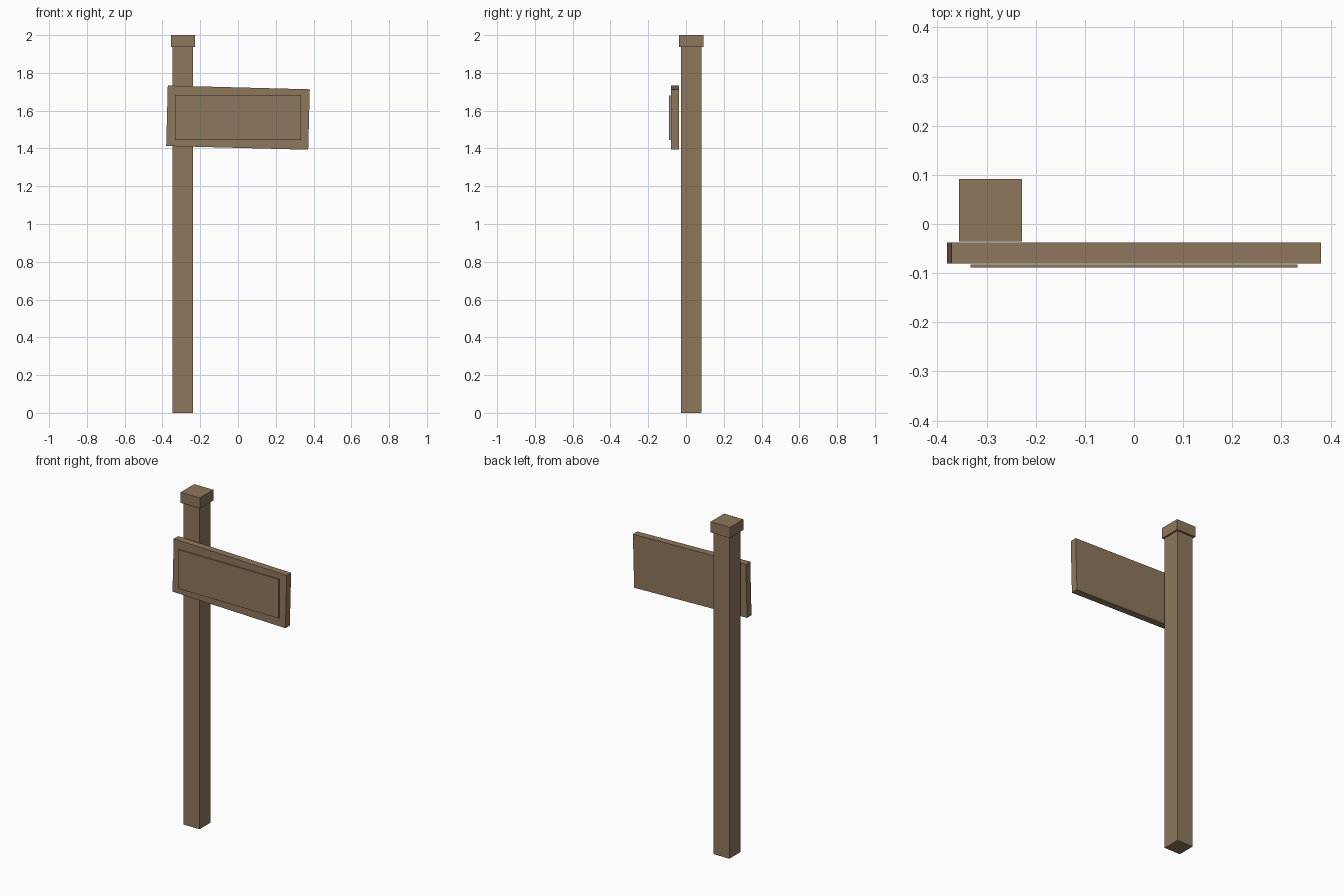
import bpy
from math import radians

cube = bpy.data.objects.get("Cube")
if cube:
    bpy.data.objects.remove(cube, do_unlink=True)

# Single weathered wood colour
wood = bpy.data.materials.new("brown_wood")
wood.use_nodes = True
colour = (0.275, 0.185, 0.107, 1)
wood.diffuse_color = colour
wood.node_tree.nodes["Principled BSDF"].inputs["Base Color"].default_value = colour


def box(name, centre, size, tilt=0):
    """Add a flat-sided box, optionally tilted about the y axis."""
    bpy.ops.mesh.primitive_cube_add(size=1, location=centre)
    obj = bpy.context.object
    obj.name = name
    obj.scale = size
    bpy.ops.object.transform_apply(location=False, rotation=False, scale=True)
    obj.rotation_euler.y = radians(tilt)
    obj.data.materials.append(wood)
    return obj


POST_X, POST_Y = -0.292, 0.028
CAP_HEIGHT = 0.064
SIGN_Z = 1.563

# Upright post and its wider square cap
post_height = 2 - CAP_HEIGHT
box("post", (POST_X, POST_Y, post_height / 2), (0.107, 0.107, post_height))
box("post_cap", (POST_X, POST_Y, 2 - CAP_HEIGHT / 2), (0.128, 0.128, CAP_HEIGHT))

# Slightly drooping board with a level, thin panel in front
box("sign_board", (0, -0.059, SIGN_Z), (0.752, 0.042, 0.32), tilt=1.5)
box("sign_panel", (0, -0.0857, SIGN_Z), (0.666, 0.0064, 0.235))
